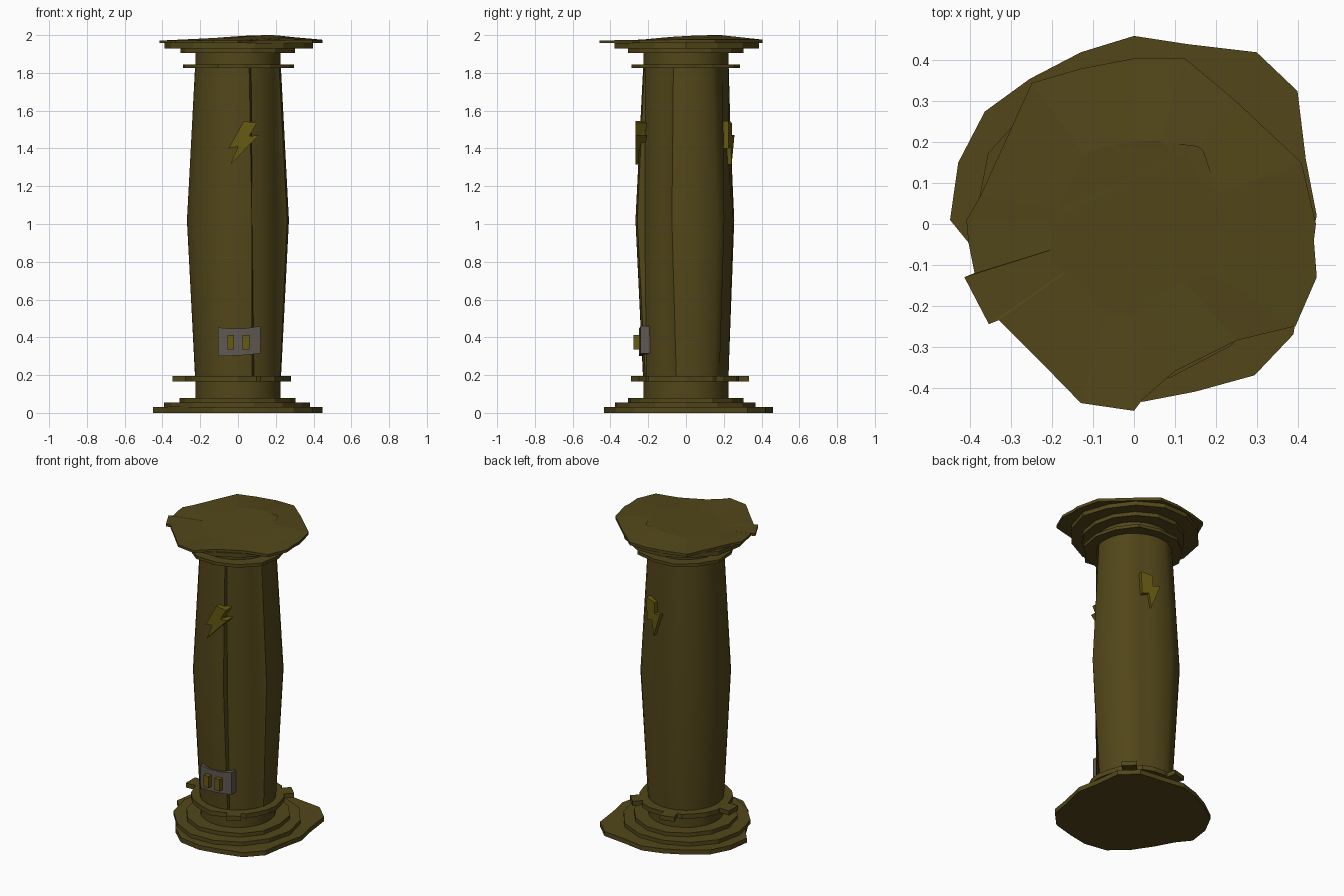
import bpy, bmesh, random
from math import sin, cos, pi, radians
from mathutils import Matrix

if "Cube" in bpy.data.objects:
    bpy.data.objects.remove(bpy.data.objects["Cube"])

random.seed(4)


def material(name, rgb):
    m = bpy.data.materials.new(name)
    m.diffuse_color = (*rgb, 1)
    m.use_nodes = True
    m.node_tree.nodes["Principled BSDF"].inputs["Base Color"].default_value = m.diffuse_color
    return m


OLIVE = material("olive", (0.085, 0.062, 0.010))
GOLD = material("gold", (0.135, 0.102, 0.006))
GREY = material("dark_grey", (0.115, 0.098, 0.082))


def finish(name, bm, mat, smooth=None):
    bmesh.ops.recalc_face_normals(bm, faces=bm.faces)
    me = bpy.data.meshes.new(name)
    bm.to_mesh(me)
    bm.free()
    me.materials.append(mat)
    ob = bpy.data.objects.new(name, me)
    bpy.context.collection.objects.link(ob)
    if smooth:
        bpy.ops.object.select_all(action='DESELECT')
        ob.select_set(True)
        bpy.context.view_layer.objects.active = ob
        bpy.ops.object.shade_smooth_by_angle(angle=radians(smooth))
    return ob


def loft(name, rings, mat, smooth=None):
    """Skin a stack of equal-length rings and close both ends."""
    bm = bmesh.new()
    vs = [[bm.verts.new(p) for p in r] for r in rings]
    n = len(vs[0])
    for a, b in zip(vs, vs[1:]):
        for i in range(n):
            j = (i + 1) % n
            bm.faces.new((a[i], a[j], b[j], b[i]))
    bm.faces.new(vs[0])
    bm.faces.new(vs[-1])
    return finish(name, bm, mat, smooth)


def slab(name, outline, z0, z1, mat=OLIVE):
    return loft(name, [[(x, y, z) for x, y in outline] for z in (z0, z1)], mat)


def rough(r, n=14, wobble=0.025):
    """Chipped stone outline: a polygon with uneven radii."""
    pts = []
    for i in range(n):
        k, a = r * (1 + random.uniform(-wobble, wobble)), 2 * pi * i / n
        pts.append((k * cos(a), k * sin(a)))
    return pts


# stepped base
base = [(-.45, .01), (-.43, .15), (-.365, .275), (-.255, .355), (-.13, .42),
        (0, .46), (.13, .44), (.3, .42), (.4, .325), (.42, .16), (.447, .02),
        (.41, -.14), (.39, -.27), (.295, -.37), (.15, -.41), (.02, -.435),
        (-.13, -.41), (-.24, -.31), (-.32, -.19), (-.385, -.07)]
slab("base_slab", base, 0, .03)
slab("base_step_middle", rough(.385), .03, .055)
slab("base_step_top", rough(.308), .055, .08)

# toothed lower collar
TEETH = {45: .335, 105: .335, 180: .35, 300: .315}
collar = []
for deg in range(0, 360, 15):
    r = .28 + random.uniform(-.01, .01)
    if deg in TEETH:
        for off, k in ((-9, r), (-8, TEETH[deg]), (8, TEETH[deg]), (9, r)):
            a = radians(deg + off)
            collar.append((k * cos(a), k * sin(a)))
    else:
        collar.append((r * cos(radians(deg)), r * sin(radians(deg))))
slab("lower_collar", collar, .165, .195)

# inner core
N = 32
circle = [(cos(2 * pi * i / N), sin(2 * pi * i / N)) for i in range(N)]
loft("core", [[(.225 * c, .225 * s, z) for c, s in circle] for z in (.05, 1.92)],
     OLIVE, 40)


# bulging shaft: (start angle, end angle, bulge at start, bulge at end)
PANELS = [(-16, 48, .95, 1), (60, 106, .1, .85), (112, 172, 1, 1),
          (174, 224, .95, .9), (226, 286, .9, .9), (289, 338, .12, .25)]


def shaft_ring(z, bulge, twist):
    pts = []
    for start, end, b0, b1 in PANELS:
        steps = max(4, (end - start) // 10)
        for i in range(steps + 1):
            t = i / steps
            a = radians(start + twist + (end - start) * t)
            k = .225 + (b0 + (b1 - b0) * t * t) * bulge
            pts.append((k * cos(a), k * sin(a), z))
    return pts


loft("shaft", [shaft_ring(.19, .003, 3), shaft_ring(1.02, .048, 0),
               shaft_ring(1.83, .003, -1)], OLIVE, 40)

# upper collar and stepped capital
slab("upper_collar", rough(.296, 13, .04), 1.825, 1.845)
slab("capital_step_low", rough(.309), 1.905, 1.93)
slab("capital_step_high", rough(.388), 1.93, 1.957)
cap = [(-.41, .01), (-.375, .07), (-.25, .345), (-.13, .38), (0, .405), (.125, .405),
       (.25, .3), (.41, .15), (.445, 0), (.44, -.04), (.447, -.13), (.395, -.25),
       (.25, -.285), (.1, -.36), (.02, -.43), (0, -.457), (-.13, -.438), (-.24, -.325),
       (-.33, -.235), (-.355, -.245), (-.415, -.13), (-.39, -.12), (-.405, -.045)]
rim = [(x, y, 1.974 + .004 * (x + y)) for x, y in cap]
dome = [(.5 * x, .5 * y, 1.982 + .03 * x + .03 * y) for x, y in cap]
peak = [(.15 + .05 * x, .17 + .05 * y, 2.0) for x, y in cap]
loft("capital_top", [[(x, y, 1.957) for x, y in cap], rim, dome, peak], OLIVE)


# lightning bolts, front and back
def bolt(name, shear, matrix):
    shape = [(0, .12), (.07, .11), (.03, .04), (.08, .045),
             (-.07, -.11), (-.03, -.015), (-.08, -.025)]
    ob = loft(name, [[(x + shear * z, y, z) for x, z in shape] for y in (-.03, .03)], GOLD)
    ob.data.transform(matrix)


bolt("front_bolt", 0, Matrix.Translation((.03, -.238, 1.425)))
bolt("back_bolt", -.6,
     Matrix.Translation((.055, .214, 1.425)) @ Matrix.Rotation(radians(165), 4, 'Z'))

# control plate with two blocks, skinned from side to side
plate = [[(x, y, z) for y, z in ((f, lo), (f, hi), (-.19, hi), (-.19, lo))]
         for x, lo, hi, f in ((-.105, .30, .452, -.24), (-.04, .302, .446, -.248),
                              (.04, .306, .448, -.248), (.12, .315, .46, -.24))]
loft("plate", plate, GREY)
for name, x in (("left_block", -.038), ("right_block", .042)):
    slab(name, [(x - .018, -.277), (x + .018, -.277), (x + .018, -.22), (x - .018, -.22)],
         .335, .412, GOLD)
